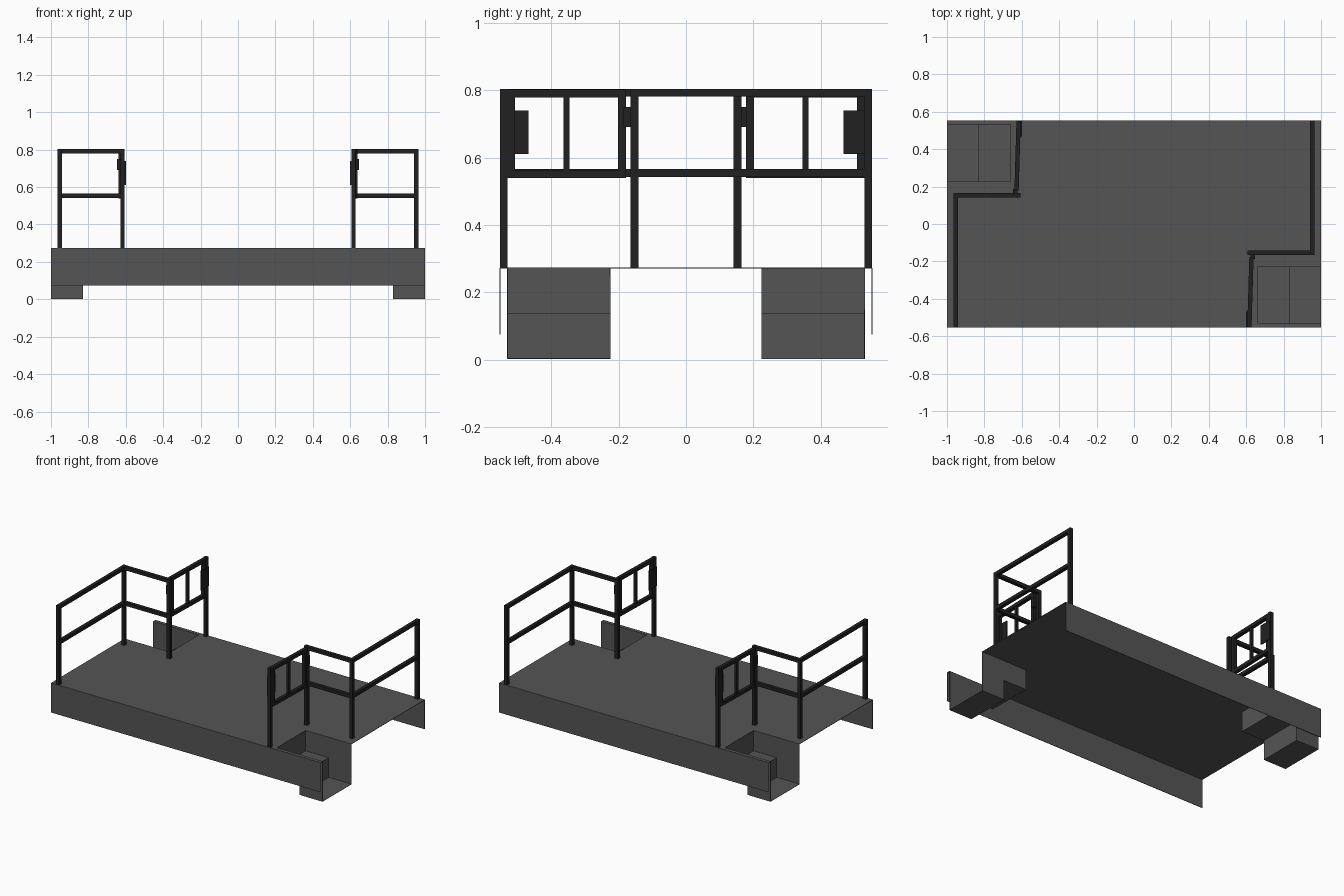
import bpy, bmesh, math
from mathutils import Vector, Matrix

if "Cube" in bpy.data.objects:
    bpy.data.objects.remove(bpy.data.objects["Cube"])

def material(name, v):
    m = bpy.data.materials.new(name)
    m.diffuse_color = (v, v, v, 1)
    m.use_nodes = True
    m.node_tree.nodes["Principled BSDF"].inputs["Base Color"].default_value = m.diffuse_color
    return m

STEEL = material("grey_steel", 0.09)
BLACK = material("black_paint", 0.015)
TOP, DROP = 0.272, 0.075                  # deck height, skirt bottom
X0, X1, X2 = 0.66, 0.83, 1.0              # step positions
Y0, Y1, YE = -0.53, -0.225, -0.553        # well sides, deck edge
HALF_TURN = Matrix.Rotation(math.pi, 4, 'Z')

def mesh_object(name, bm, mat):
    me = bpy.data.meshes.new(name)
    bm.to_mesh(me)
    bm.free()
    me.materials.append(mat)
    ob = bpy.data.objects.new(name, me)
    bpy.context.collection.objects.link(ob)
    return ob

def sheet(name, faces, thick=0.003, offset=0):
    """Thin sheet metal from a few polygons."""
    bm = bmesh.new()
    for f in faces:
        bm.faces.new([bm.verts.new(p) for p in f])
    bmesh.ops.remove_doubles(bm, verts=bm.verts, dist=1e-4)
    bmesh.ops.recalc_face_normals(bm, faces=bm.faces)
    ob = mesh_object(name, bm, STEEL)
    s = ob.modifiers.new("thickness", 'SOLIDIFY')
    s.thickness, s.offset = thick, offset
    return ob

def bar(name, a, b, w=0.024, h=None):
    """Rectangular tube from a to b; w across, h the other way."""
    a, b = Vector(a), Vector(b)
    d = b - a
    bm = bmesh.new()
    bmesh.ops.create_cube(bm, size=1)
    bm.transform(Matrix.Translation((a + b) / 2) @ d.to_track_quat('Z', 'Y').to_matrix().to_4x4()
                 @ Matrix.Diagonal((w, h or w, d.length, 1)))
    return mesh_object(name, bm, BLACK)

def block(name, lo, hi):
    bm = bmesh.new()
    bmesh.ops.create_cube(bm, size=1)
    lo, hi = Vector(lo), Vector(hi)
    bm.transform(Matrix.Translation((lo + hi) / 2) @ Matrix.Diagonal((*(hi - lo), 1)))
    return mesh_object(name, bm, BLACK)

# deck plate with a notch at two opposite corners
half = [(-X2, YE), (X2, YE), (X2, Y0), (X0, Y0), (X0, Y1), (X2, Y1)]
outline = half + [(-x, -y) for x, y in half]
corners = list(dict.fromkeys(outline[1:6] + outline[6:] ))
sheet("deck_plate", [[(x, y, TOP) for x, y in half[1:] + outline[6:] + half[:1]]])

parts = []
# long side skirt
parts.append(sheet("side_skirt", [[(-X2, YE, DROP), (X2, YE, DROP), (X2, YE, TOP), (-X2, YE, TOP)]]))

# step well: risers, treads and two side walls
MID, LOW = 0.136, 0.003
prof = [(X0, TOP), (X0, MID), (X1, MID), (X1, LOW), (X2, LOW)]
faces = [[(a[0], Y0, a[1]), (b[0], Y0, b[1]), (b[0], Y1, b[1]), (a[0], Y1, a[1])]
         for a, b in zip(prof, prof[1:])]
faces += [[(x, y, z) for x, z in prof + [(X2, TOP)]] for y in (Y0, Y1)]
parts.append(sheet("step_well", faces))

# handrail posts and rails
RX, GX, RY, EY = 0.953, 0.617, -0.153, 0.541
ZT, ZM = 0.792, 0.554
for i, (x, y) in enumerate([(RX, EY), (RX, RY), (GX, RY), (GX, -EY)]):
    parts.append(bar(f"rail_post_{i}", (x, y, TOP), (x, y, 0.804), 0.023))
for n, z in (("top", ZT), ("middle", ZM)):
    parts.append(bar(n + "_rail_side", (RX, RY, z), (RX, EY, z), 0.023))
    parts.append(bar(n + "_rail_end", (GX, RY, z), (RX, RY, z), 0.023))

# gate, very slightly skewed
def gp(y, z):
    return (0.628 + (y + 0.18) * 0.03, y, z)
for n, z in (("top", 0.79), ("bottom", 0.551)):
    parts.append(bar("gate_rail_" + n, gp(-0.532, z), gp(-0.178, z), 0.023))
for n, y, w in (("latch", -0.52, 0.023), ("middle", -0.355, 0.018), ("hinge", -0.19, 0.023)):
    parts.append(bar("gate_bar_" + n, gp(y, 0.551), gp(y, 0.79), w))
parts.append(block("gate_latch_plate", (0.600, -0.55, 0.61), (0.608, -0.468, 0.74)))
parts.append(block("gate_hinge", (0.622, -0.186, 0.69), (0.648, -0.162, 0.75)))

# the same half turned round for the opposite corner
for ob in parts:
    c = ob.copy()
    c.name = "opposite_" + ob.name
    c.matrix_world = HALF_TURN @ ob.matrix_world
    bpy.context.collection.objects.link(c)
